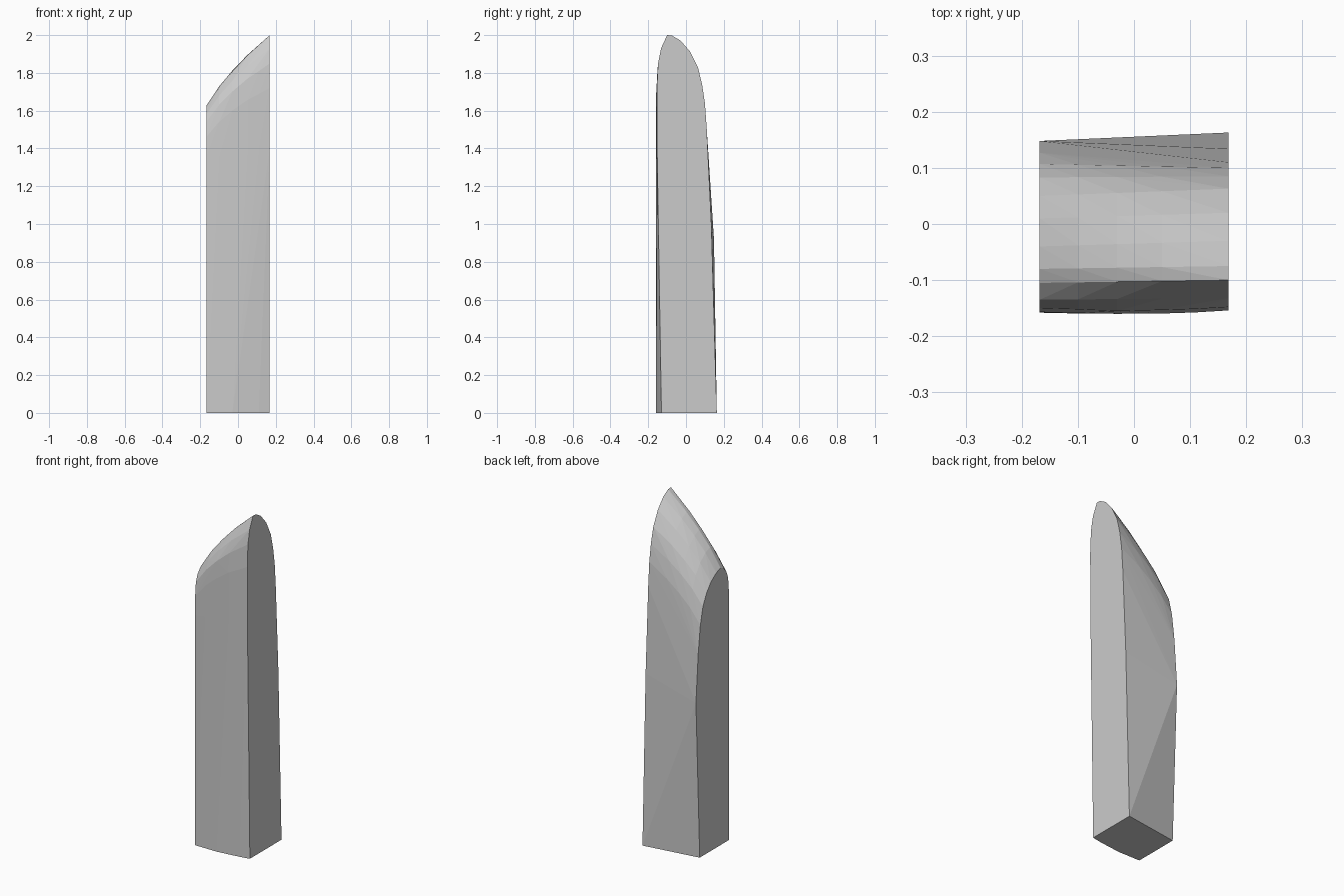
import bpy, bmesh

if "Cube" in bpy.data.objects:
    bpy.data.objects.remove(bpy.data.objects["Cube"])

HALF = 0.168

# Matching (y, z) outlines of the two end faces, front bottom -> tip -> back bottom
left = [(-0.157, 0.0), (-0.158, 1.35), (-0.157, 1.46), (-0.15, 1.54), (-0.135, 1.58),
        (-0.105, 1.615), (-0.08, 1.625), (-0.04, 1.61), (0.01, 1.575), (0.05, 1.525),
        (0.083, 1.46), (0.107, 1.36), (0.127, 1.2), (0.148, 0.92), (0.113, 0.0)]
right = [(-0.13, 0.0), (-0.153, 1.4), (-0.154, 1.72), (-0.148, 1.85), (-0.132, 1.93),
         (-0.1, 2.0), (-0.075, 1.998), (-0.03, 1.972), (0.02, 1.915), (0.063, 1.83),
         (0.085, 1.74), (0.1, 1.64), (0.11, 1.5), (0.134, 1.0), (0.163, 0.0)]

# Middle sections: x, upward bulge of the sloping tip, forward bulge of the front
middles = [(-0.1, 0.028, 0.005), (-0.03, 0.034, 0.012), (0.05, 0.028, 0.009), (0.11, 0.013, 0.006)]

bm = bmesh.new()
for y, z in left:
    bm.verts.new((-HALF, y, z))
for y, z in right:
    bm.verts.new((HALF, y, z))
for x, lift, push in middles:
    t = (x + HALF) / (2 * HALF)
    for i, (a, b) in enumerate(zip(left, right)):
        y, z = a[0] + (b[0] - a[0]) * t, a[1] + (b[1] - a[1]) * t
        if 2 <= i <= 11:
            z += lift
        if i == 0:
            y -= push
        elif i <= 3:
            y = max(y - push * 0.5, -0.16)
        bm.verts.new((x, y, z))

# The post is a faceted convex solid around those sections
hull = bmesh.ops.convex_hull(bm, input=bm.verts[:])
inner = {v for v in hull["geom_interior"] + hull["geom_unused"] if isinstance(v, bmesh.types.BMVert)}
bmesh.ops.delete(bm, geom=list(inner), context='VERTS')
bmesh.ops.dissolve_limit(bm, angle_limit=0.004, verts=bm.verts[:], edges=bm.edges[:])
bmesh.ops.recalc_face_normals(bm, faces=bm.faces[:])

mesh = bpy.data.meshes.new("slanted_post")
bm.to_mesh(mesh)
bm.free()
post = bpy.data.objects.new("slanted_post", mesh)
bpy.context.collection.objects.link(post)
